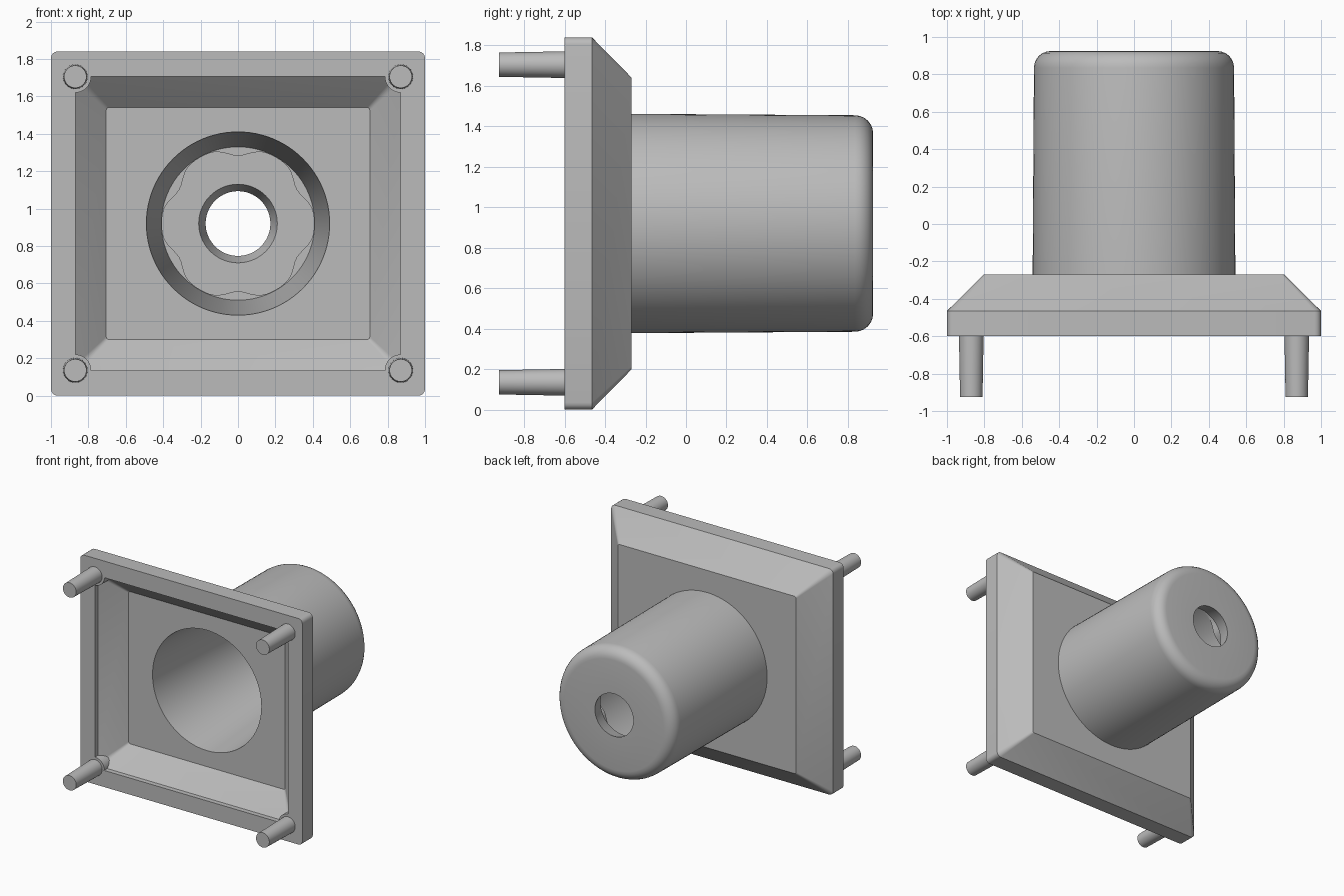
import bpy, bmesh, math

if "Cube" in bpy.data.objects:
    bpy.data.objects.remove(bpy.data.objects["Cube"], do_unlink=True)

CZ = 0.92      # height of the barrel axis
SEG = 96

grey = bpy.data.materials.new("plain grey")
grey.use_nodes = True
GREY = (0.5, 0.5, 0.5, 1)
grey.diffuse_color = GREY
grey.node_tree.nodes["Principled BSDF"].inputs["Base Color"].default_value = GREY


def finish(bm, name, angle=30):
    bmesh.ops.recalc_face_normals(bm, faces=bm.faces)
    mesh = bpy.data.meshes.new(name)
    bm.to_mesh(mesh)
    bm.free()
    mesh.materials.append(grey)
    ob = bpy.data.objects.new(name, mesh)
    bpy.context.collection.objects.link(ob)
    bpy.ops.object.select_all(action="DESELECT")
    ob.select_set(True)
    bpy.context.view_layer.objects.active = ob
    bpy.ops.object.shade_smooth_by_angle(angle=math.radians(angle))
    return ob


def circle(bm, radius, y, cx=0, cz=CZ, seg=SEG):
    """Ring around the y axis; radius is a number or a function of angle."""
    ring = []
    for i in range(seg):
        a = math.tau * i / seg
        r = radius(a) if callable(radius) else radius
        ring.append(bm.verts.new((cx + r * math.cos(a), y, cz + r * math.sin(a))))
    return ring


def rounded_rect(bm, hx, hz, y, r, steps=4):
    ring = []
    for q, (sx, sz) in enumerate([(1, 1), (-1, 1), (-1, -1), (1, -1)]):
        for k in range(steps + 1):
            a = math.pi / 2 * (q + k / steps)
            ring.append(bm.verts.new((sx * (hx - r) + r * math.cos(a), y,
                                      CZ + sz * (hz - r) + r * math.sin(a))))
    return ring


def bridge(bm, rings):
    for a, b in zip(rings, rings[1:]):
        for i in range(len(a)):
            j = (i + 1) % len(a)
            bm.faces.new((a[i], a[j], b[j], b[i]))


def fill_between(bm, outer, inner):
    """Flat face with a round hole."""
    edges = []
    for ring in (outer, inner):
        for i, v in enumerate(ring):
            w = ring[(i + 1) % len(ring)]
            edges.append(bm.edges.get((v, w)) or bm.edges.new((v, w)))
    bmesh.ops.triangle_fill(bm, edges=edges, use_beauty=True,
                            normal=(0, 1, 0))


# Flange: hollow tray with sloped walls, open where the barrel joins
bm = bmesh.new()
rects = [rounded_rect(bm, *p) for p in [
    (0.705, 0.62, -0.40, 0.015), (0.87, 0.785, -0.56, 0.03),
    (0.87, 0.785, -0.60, 0.03), (1.0, 0.92, -0.60, 0.035),
    (1.0, 0.92, -0.465, 0.035), (0.802, 0.722, -0.27, 0.015)]]
bridge(bm, rects)
fill_between(bm, rects[0], circle(bm, 0.49, -0.40))
fill_between(bm, rects[-1], circle(bm, 0.542, -0.27))
finish(bm, "flange")


# Barrel: tapered bore, ribbed socket, bored end wall and rounded outside
def ribbed(a):
    return 0.407 - 0.045 * (0.5 - 0.5 * math.cos(6 * a)) ** 2


bm = bmesh.new()
profile = [(0.49, -0.40), (0.41, 0.60), (ribbed, 0.60), (ribbed, 0.80),
           (0.21, 0.80), (0.173, 0.925)]
for k in range(7):                       # rounded outer rim
    a = math.pi / 2 * (1 - k / 6)
    profile.append((0.445 + 0.09 * math.cos(a), 0.835 + 0.09 * math.sin(a)))
profile.append((0.542, -0.27))
bridge(bm, [circle(bm, r, y) for r, y in profile])
finish(bm, "barrel")

# Locating pegs at the corners, each with a boss inside the tray corner
for side, sx in (("left", 1), ("right", -1)):
    for level, sz in (("upper", 1), ("lower", -1)):
        cx, cz = 0.87 * sx, CZ + 0.785 * sz
        for part, sections in (
                ("peg", [(0.06, -0.925), (0.066, -0.59)]),
                ("boss", [(0.085, -0.598), (0.085, -0.45)])):
            bm = bmesh.new()
            rings = [circle(bm, r, y, cx, cz, 40) for r, y in sections]
            bridge(bm, rings)
            for ring in rings:
                bm.faces.new(ring)
            finish(bm, f"{level}_{side}_{part}")
